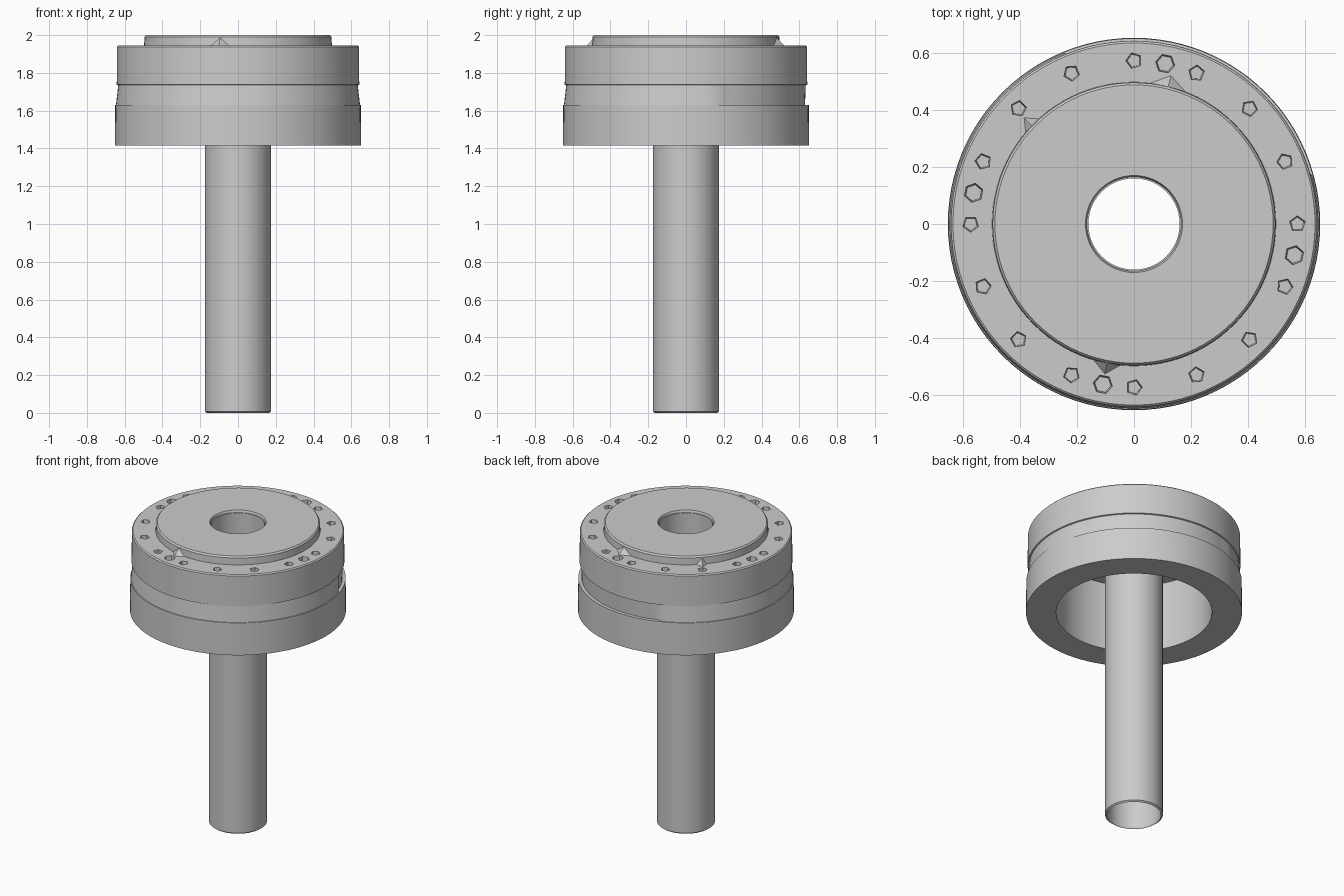
import bpy, bmesh, math
from mathutils import Matrix, Vector

cube = bpy.data.objects.get("Cube")
if cube:
    bpy.data.objects.remove(cube, do_unlink=True)

# Single machined-metal grey
grey = bpy.data.materials.new("metal_grey")
grey.use_nodes = True
grey.diffuse_color = (0.6, 0.6, 0.6, 1)
grey.node_tree.nodes["Principled BSDF"].inputs["Base Color"].default_value = (0.6, 0.6, 0.6, 1)


def add_object(name, bm):
    bmesh.ops.recalc_face_normals(bm, faces=bm.faces)
    mesh = bpy.data.meshes.new(name)
    bm.to_mesh(mesh)
    bm.free()
    mesh.materials.append(grey)
    obj = bpy.data.objects.new(name, mesh)
    bpy.context.collection.objects.link(obj)
    return obj


def lathe(name, profile, sides, tweak=None):
    """Turn a closed (radius, height) profile around z."""
    bm = bmesh.new()
    rings = []
    for i in range(sides):
        a = math.tau * i / sides
        ring = []
        for k, (r, z) in enumerate(profile):
            if tweak:
                r = tweak(k, a, r)
            ring.append(bm.verts.new((r * math.cos(a), r * math.sin(a), z)))
        rings.append(ring)
    n = len(profile)
    for i in range(sides):
        p, q = rings[i], rings[(i + 1) % sides]
        for k in range(n):
            m = (k + 1) % n
            bm.faces.new((p[k], q[k], q[m], p[m]))
    return add_object(name, bm)


def smooth(obj):
    bpy.ops.object.select_all(action="DESELECT")
    obj.select_set(True)
    bpy.context.view_layer.objects.active = obj
    bpy.ops.object.shade_smooth_by_angle(angle=math.radians(30))


# Drum head: hollow cup, side groove, raised round plate with a central bore
LEDGE = 3
head_profile = [
    (0.47, 1.415), (0.652, 1.415), (0.65, 1.63),
    (0.646, 1.631), (0.634, 1.735),
    (0.642, 1.738), (0.641, 1.938), (0.634, 1.945),
    (0.497, 1.945), (0.495, 1.99), (0.487, 2.0),
    (0.17, 2.0), (0.165, 1.99), (0.165, 1.87), (0.47, 1.87),
]


def open_groove(k, a, r):
    # The groove is cut deeper over the back left
    return 0.63 if k == LEDGE and math.radians(15) < a < math.radians(110) else r


head = lathe("drum_head", head_profile, 96, open_groove)

# Blind bolt holes and four wider dowel holes in the rim
bm = bmesh.new()


def hole(angle, radius, sides, depth):
    spot = Matrix.Rotation(angle, 4, "Z") @ Matrix.Translation((0.572, 0, 1.97 - depth / 2))
    bmesh.ops.create_cone(bm, cap_ends=True, segments=sides, radius1=radius * 0.8,
                          radius2=radius, depth=depth, matrix=spot)


for i in range(16):
    hole(math.tau * i / 16, 0.03, 5, 0.11)
for i in range(4):
    hole(math.tau * i / 4 - math.radians(11), 0.036, 6, 0.09)
cutter = add_object("hole_cutter", bm)
cutter.hide_render = True
cutter.hide_viewport = True
cut = head.modifiers.new("bolt_holes", "BOOLEAN")
cut.operation = "DIFFERENCE"
cut.solver = "EXACT"
cut.object = cutter
smooth(head)

# Long thin-walled tube, open at both ends
tube = lathe("tube_shaft", [(0.165, 0.0), (0.175, 0.008), (0.175, 1.9),
                            (0.166, 1.9), (0.166, 1.985), (0.16, 1.985), (0.16, 0.008)], 48)
smooth(tube)

# Small ragged webs between the raised plate and the rim
for i, (deg, spread) in enumerate([(76, 0.09), (136, 0.05), (259, 0.07)]):
    bm = bmesh.new()
    corners = [(0.48, -spread, 1.94), (0.48, spread, 1.94), (0.535, 0, 1.945), (0.487, 0, 1.995)]
    turn = Matrix.Rotation(math.radians(deg), 4, "Z")
    v = [bm.verts.new(turn @ Vector(c)) for c in corners]
    for tri in ((0, 1, 2), (0, 1, 3), (1, 2, 3), (0, 2, 3)):
        bm.faces.new([v[j] for j in tri])
    add_object("plate_web_%d" % (i + 1), bm)
